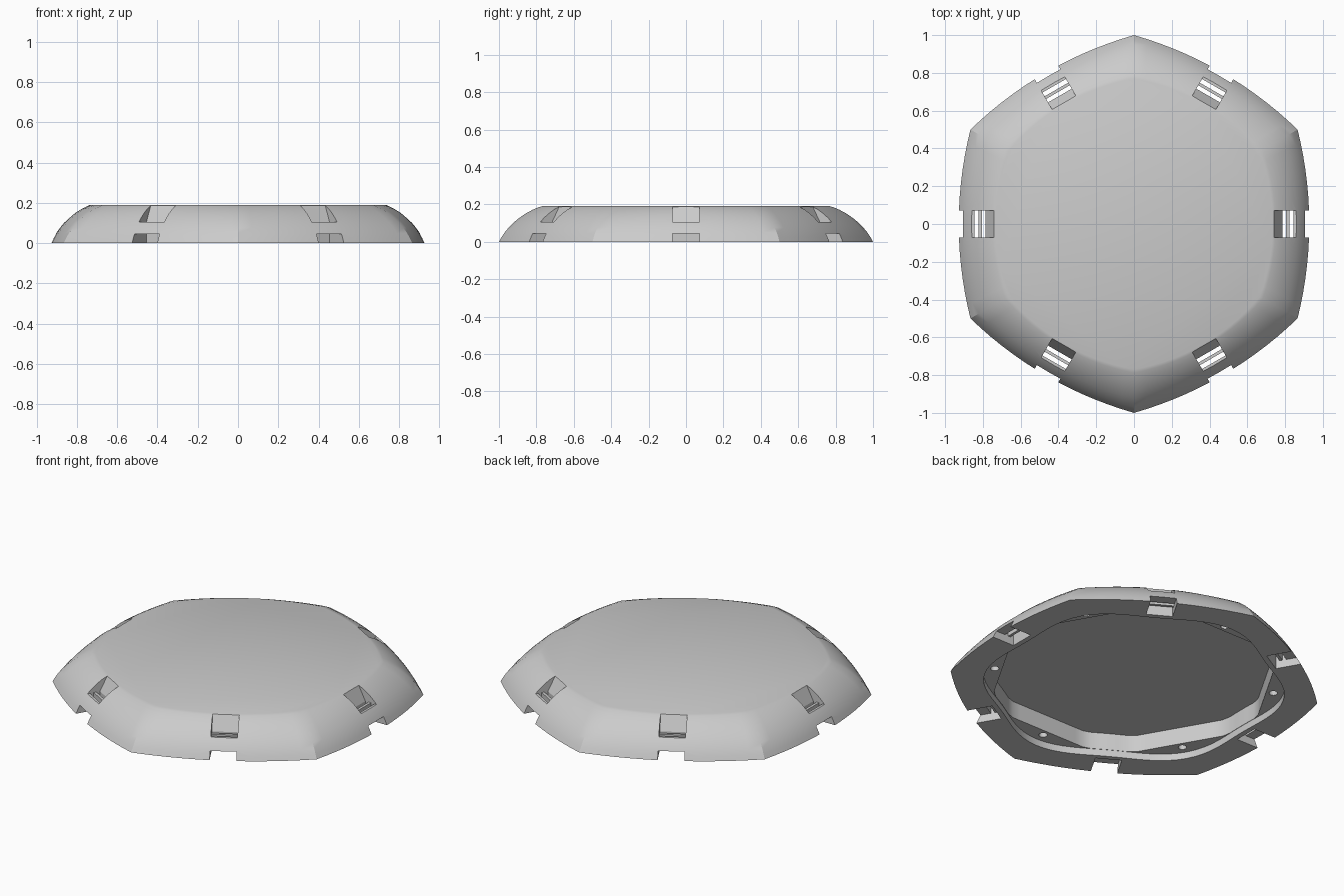
import bpy, bmesh
from math import cos, sin, pi, radians, atan2, hypot
from mathutils import Matrix

cube = bpy.data.objects.get("Cube")
if cube:
    bpy.data.objects.remove(cube)

HEIGHT = 0.19
SIDES = [radians(60 * k) for k in range(6)]
STEPS = 14

grey = bpy.data.materials.new("light grey")
grey.use_nodes = True
colour = (0.6, 0.6, 0.6, 1)
grey.diffuse_color = colour
grey.node_tree.nodes["Principled BSDF"].inputs["Base Color"].default_value = colour


def make_object(name, bm):
    bmesh.ops.recalc_face_normals(bm, faces=bm.faces)
    mesh = bpy.data.meshes.new(name)
    bm.to_mesh(mesh)
    bm.free()
    mesh.materials.append(grey)
    obj = bpy.data.objects.new(name, mesh)
    bpy.context.collection.objects.link(obj)
    return obj


def loft(bm, rings):
    """Skin closed rings of points and cap both ends."""
    loops = [[bm.verts.new(p) for p in ring] for ring in rings]
    n = len(loops[0])
    for low, high in zip(loops, loops[1:]):
        for i in range(n):
            j = (i + 1) % n
            bm.faces.new((low[i], low[j], high[j], high[i]))
    bm.faces.new(loops[0][::-1])
    bm.faces.new(loops[-1])


def cut(target, cutter):
    cutter.hide_render = True
    bpy.context.view_layer.objects.active = target
    mod = target.modifiers.new("cut", "BOOLEAN")
    mod.operation = "DIFFERENCE"
    mod.solver = "EXACT"
    mod.object = cutter
    bpy.ops.object.modifier_apply(modifier=mod.name)
    bpy.data.objects.remove(cutter)


# Domed shell: bulged hexagon below blending to a nearly round top
def shell_ring(level, spread):
    ring = []
    for side in SIDES:
        for i in range(STEPS):
            s = i / STEPS - 0.5
            corner = 4 * s * s
            x = 0.866 + 0.062 * (1 - corner)
            angle = side + atan2(s, x)
            top = 0.735 + 0.035 * corner
            r = top + (hypot(x, s) - top) * spread
            ring.append((r * cos(angle), r * sin(angle), level * HEIGHT))
    return ring


bm = bmesh.new()
profile = [(0, 1), (0.13, 0.94), (0.26, 0.87), (0.4, 0.775), (0.53, 0.67),
           (0.66, 0.54), (0.78, 0.4), (0.9, 0.22), (0.97, 0.08), (1, 0)]
loft(bm, [shell_ring(*p) for p in profile])
shell = make_object("domed_shell", bm)


# Underside recess, then a deeper pocket with flats that leave corner ledges
def recess_ring(z, flat):
    ring = []
    for i in range(96):
        a = 2 * pi * i / 96
        r = 0.785 - 0.03 * cos(6 * a)
        if flat:
            off = a % radians(60) - radians(30)
            r = min(r - 0.002, flat / cos(off))
        ring.append((r * cos(a), r * sin(a), z))
    return ring


for low, high, flat in ((-0.1, 0.04, 0), (-0.1, 0.14, 0.72)):
    bm = bmesh.new()
    loft(bm, [recess_ring(low, flat), recess_ring(high, flat)])
    cut(shell, make_object("recess_cutter", bm))

# Strap slots through the middle of each side
slot = [(1.1, -0.05), (1.1, 0.045), (0.845, 0.045), (0.845, 0.105), (1.1, 0.105),
        (1.1, 0.25), (0.71, 0.25), (0.74, 0.19), (0.785, 0.105), (0.785, -0.05)]
bm = bmesh.new()
for side in SIDES:
    turn = Matrix.Rotation(side, 3, "Z")
    new = bmesh.new()
    loft(new, [[(r, y, z) for r, z in slot] for y in (-0.072, 0.072)])
    bmesh.ops.transform(new, matrix=turn.to_4x4(), verts=new.verts)
    part = bpy.data.meshes.new("slot_part")
    new.to_mesh(part)
    new.free()
    bm.from_mesh(part)
    bpy.data.meshes.remove(part)
cut(shell, make_object("slot_cutter", bm))

# Small screw holes in the corner ledges
bm = bmesh.new()
for side in SIDES:
    a = side + radians(30)
    place = Matrix.Translation((0.76 * cos(a), 0.76 * sin(a), 0.05))
    bmesh.ops.create_cone(bm, cap_ends=True, segments=16, radius1=0.023,
                          radius2=0.023, depth=0.07, matrix=place)
cut(shell, make_object("hole_cutter", bm))

# Thin strap bar across each slot
bm = bmesh.new()
for side in SIDES:
    place = (Matrix.Rotation(side, 4, "Z") @ Matrix.Translation((0.814, 0, 0.075))
             @ Matrix.Diagonal((0.016, 0.15, 0.06, 1)))
    bmesh.ops.create_cube(bm, size=1, matrix=place)
make_object("strap_bars", bm)

# Smooth dome with crisp cut edges
bpy.ops.object.select_all(action="DESELECT")
shell.select_set(True)
bpy.context.view_layer.objects.active = shell
bpy.ops.object.shade_smooth_by_angle(angle=radians(25))
